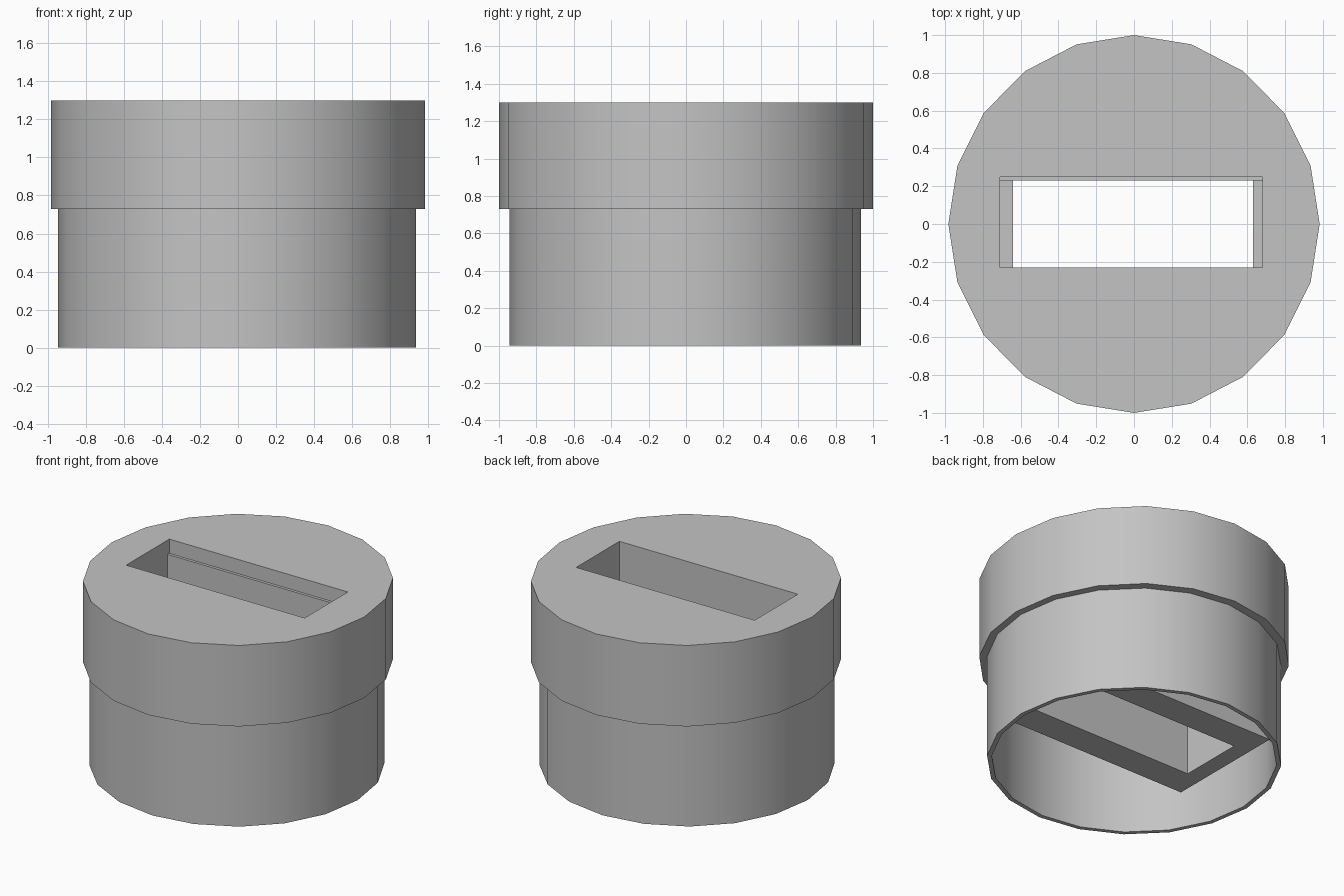
import bpy, bmesh, math

if "Cube" in bpy.data.objects:
    bpy.data.objects.remove(bpy.data.objects["Cube"], do_unlink=True)

SIDES = 20
grey = bpy.data.materials.new("plain grey")
grey.use_nodes = True
COLOUR = (0.55, 0.55, 0.55, 1)
grey.diffuse_color = COLOUR
grey.node_tree.nodes["Principled BSDF"].inputs["Base Color"].default_value = COLOUR


def finish(name, bm):
    bmesh.ops.recalc_face_normals(bm, faces=bm.faces)
    mesh = bpy.data.meshes.new(name)
    bm.to_mesh(mesh)
    bm.free()
    mesh.materials.append(grey)
    obj = bpy.data.objects.new(name, mesh)
    bpy.context.collection.objects.link(obj)
    return obj


def lathe(name, profile, centre=(0, 0), x_scale=1):
    """Revolve a closed (radius, z) outline; a radius of zero closes a disc."""
    bm = bmesh.new()
    rings = []
    for r, z in profile:
        ring = []
        for i in range(SIDES):
            a = math.tau * i / SIDES
            ring.append(bm.verts.new((centre[0] + r * x_scale * math.cos(a),
                                      centre[1] + r * math.sin(a), z)))
        rings.append(ring)
    for k in range(len(rings)):
        if profile[k][0] == profile[k - 1][0] == 0:
            continue
        a, b = rings[k - 1], rings[k]
        for i in range(SIDES):
            j = (i + 1) % SIDES
            bm.faces.new((a[i], a[j], b[j], b[i]))
    bmesh.ops.remove_doubles(bm, verts=bm.verts, dist=0.0001)
    return finish(name, bm)


def block(name, xs, ys, zs):
    """Box from its lower and upper limits on each axis."""
    bm = bmesh.new()
    bmesh.ops.create_cube(bm, size=1)
    for v in bm.verts:
        v.co = [lim[0] if c < 0 else lim[1] for c, lim in zip(v.co, (xs, ys, zs))]
    return finish(name, bm)


def cut(obj, cutter):
    mod = obj.modifiers.new("opening", 'BOOLEAN')
    mod.object = cutter
    mod.operation = 'DIFFERENCE'
    mod.solver = 'EXACT'
    cutter.hide_render = True
    cutter.hide_viewport = True
    cutter.display_type = 'WIRE'


def smooth(obj):
    bpy.ops.object.select_all(action='DESELECT')
    obj.select_set(True)
    bpy.context.view_layer.objects.active = obj
    bpy.ops.object.shade_smooth_by_angle(angle=math.radians(30))


# Lower sleeve, open at both ends
sleeve = lathe("lower_sleeve", [(0.94, 0), (0.94, 1.2), (0.91, 1.2), (0.91, 0)],
               centre=(-0.005, -0.005))
smooth(sleeve)

# Wider lid with a skirt over the sleeve
lid = lathe("lid", [(0, 1.3), (1, 1.3), (1, 0.73), (0.94, 0.73), (0.94, 1.2), (0, 1.2)],
            x_scale=0.983)
smooth(lid)
cut(lid, block("lid_slot_cutter", (-0.71, 0.68), (-0.23, 0.25), (1, 1.5)))

# Rectangular chute hanging under the lid, with a wider mouth at its ends
chute = block("inner_chute", (-0.76, 0.75), (-0.44, 0.44), (0.24, 1.2))
cut(chute, block("chute_cutter", (-0.64, 0.63), (-0.23, 0.23), (0.1, 1.4)))
cut(chute, block("mouth_cutter", (-0.71, 0.68), (-0.23, 0.23), (0.85, 1.5)))
